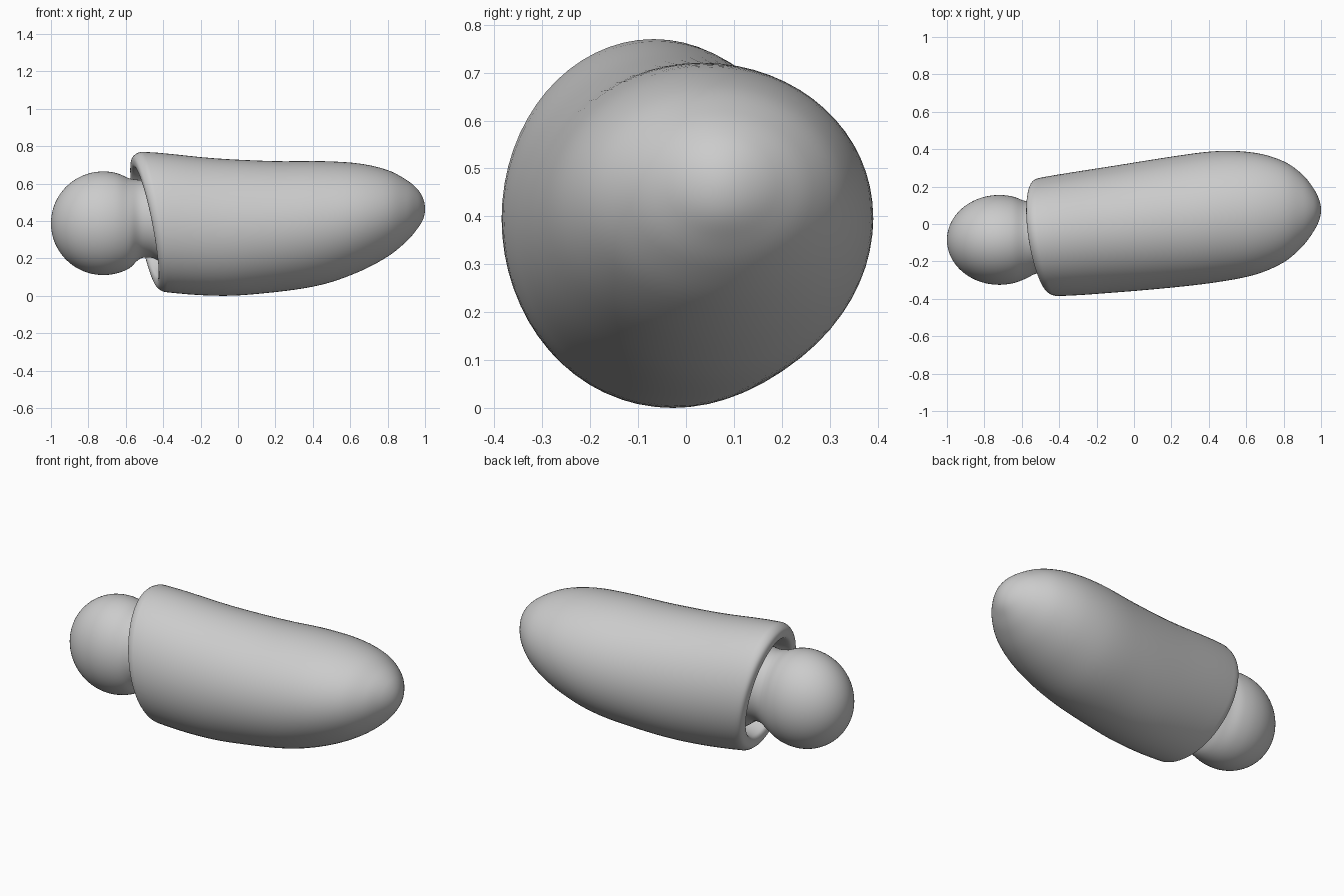
import bpy
import bmesh
import math
from mathutils import Vector

SIDES = 64
STEPS = 5

cube = bpy.data.objects.get("Cube")
if cube:
    bpy.data.objects.remove(cube)

grey = bpy.data.materials.new("plain_grey")
grey.use_nodes = True
colour = (0.6, 0.6, 0.6, 1)
grey.diffuse_color = colour
grey.node_tree.nodes["Principled BSDF"].inputs["Base Color"].default_value = colour


def smooth_rows(rows):
    """Curve through the rows; a mirrored row before the first gives a round pole."""
    x, back, front, low, high = rows[1]
    pts = [Vector((x, front, back, high, low))] + [Vector(r) for r in rows]
    pts.append(pts[-1] * 2 - pts[-2])
    t = [0]
    for a, b in zip(pts, pts[1:]):
        t.append(t[-1] + (b - a).length)
    out = []
    for i in range(1, len(pts) - 2):
        a, b, h = pts[i], pts[i + 1], t[i + 1] - t[i]
        ma = (b - pts[i - 1]) / (t[i + 1] - t[i - 1]) * h
        mb = (pts[i + 2] - a) / (t[i + 2] - t[i]) * h
        for k in range(STEPS):
            u = k / STEPS
            w = u * u * (3 - 2 * u)
            out.append(a * (1 - w) + b * w + ma * u * (1 - u) ** 2 - mb * u * u * (1 - u))
    return out + [pts[-2]]


def loft(name, rows, slant):
    """Skin elliptical rings given as x, y min, y max, z min, z max."""
    bm = bmesh.new()
    rings = []
    for x, y0, y1, z0, z1 in smooth_rows(rows):
        lean = slant * min(max((0.1 - x) / 0.58, 0), 1)
        ring = []
        for k in range(SIDES):
            a = math.tau * k / SIDES
            c, s = math.cos(a), math.sin(a)
            ring.append(bm.verts.new((x - lean * (0.04 * c + 0.065 * s),
                                      (y0 + y1) / 2 + c * (y1 - y0) / 2,
                                      (z0 + z1) / 2 + s * (z1 - z0) / 2)))
        rings.append(ring)
    for r, q in zip(rings, rings[1:]):
        for k in range(SIDES):
            n = (k + 1) % SIDES
            bm.faces.new((r[k], r[n], q[n], q[k]))
    bm.faces.new(rings[-1])
    bmesh.ops.remove_doubles(bm, verts=bm.verts, dist=0.0001)
    bmesh.ops.recalc_face_normals(bm, faces=bm.faces)
    mesh = bpy.data.meshes.new(name)
    bm.to_mesh(mesh)
    bm.free()
    for face in mesh.polygons:
        face.use_smooth = True
    mesh.materials.append(grey)
    obj = bpy.data.objects.new(name, mesh)
    bpy.context.collection.objects.link(obj)
    return obj


# Outer sleeve: rounded nose, body, rolled rim and recessed socket
loft("sleeve", [
    (1, .075, .075, .465, .465),
    (.99, .02, .13, .41, .52),
    (.96, -.04, .19, .36, .57),
    (.9, -.12, .265, .29, .62),
    (.8, -.205, .335, .21, .672),
    (.65, -.27, .38, .13, .707),
    (.45, -.31, .39, .06, .72),
    (.2, -.34, .36, .02, .72),
    (-.1, -.365, .31, 0, .735),
    (-.45, -.385, .25, .02, .77),
    (-.49, -.37, .235, .04, .75),
    (-.5, -.34, .2, .07, .72),
    (-.49, -.32, .18, .1, .69),
    (-.45, -.31, .17, .11, .68),
    (-.36, -.3, .16, .12, .67),
], 1)

# Ball end with a narrow neck running into the socket
ball = []
for i in range(9):
    a = math.radians(15 * i)
    ry, rz = 0.24 * math.sin(a), 0.277 * math.sin(a)
    ball.append((-0.72 - 0.28 * math.cos(a), -0.085 - ry, -0.085 + ry, 0.388 - rz, 0.388 + rz))
loft("ball_and_neck", ball + [
    (-.52, -.265, .125, .2, .62),
    (-.45, -.27, .135, .2, .625),
    (-.35, -.3, .16, .13, .66),
], 0)
